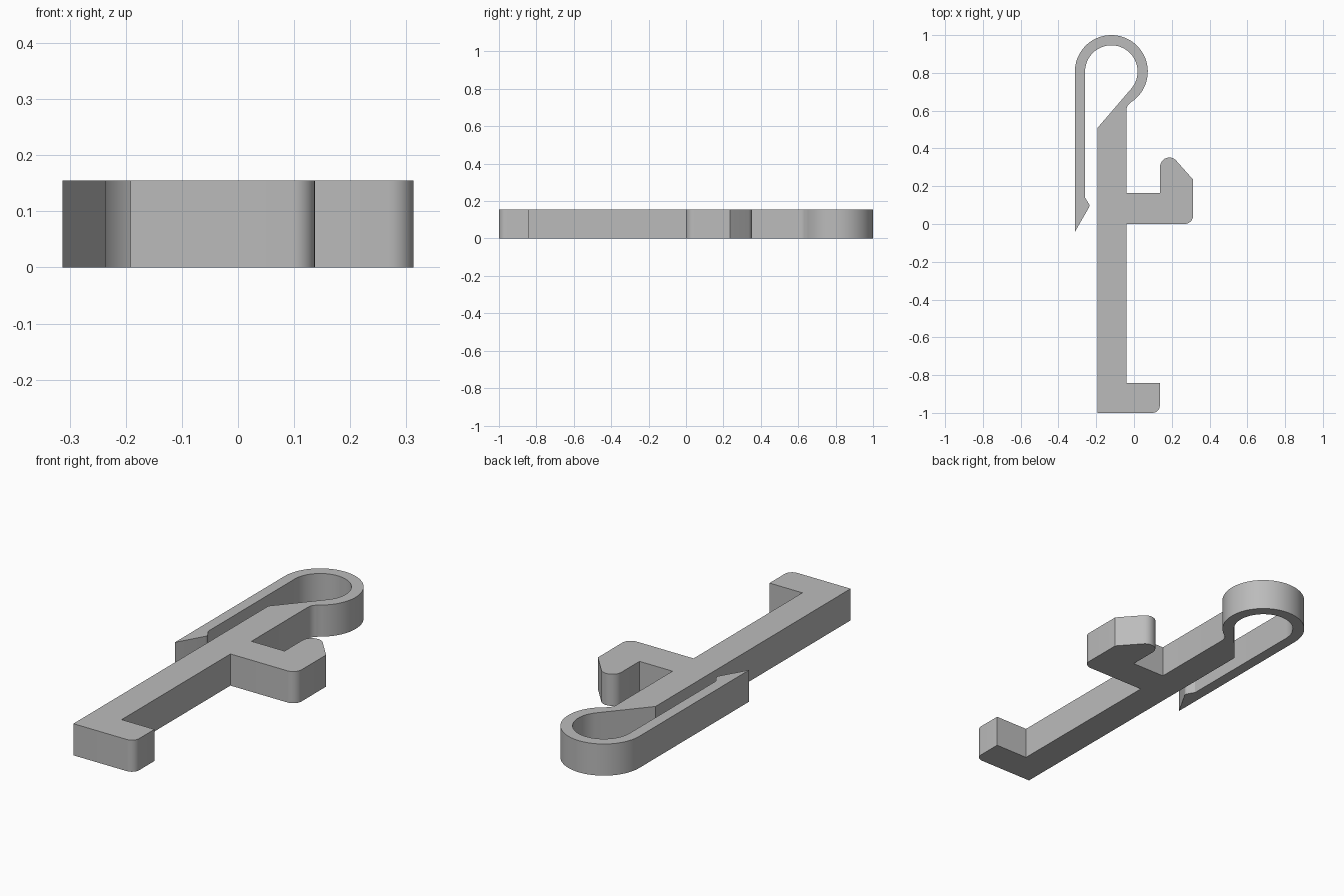
import bpy
import bmesh
from math import cos, sin, radians

HEIGHT = 0.155

if "Cube" in bpy.data.objects:
    bpy.data.objects.remove(bpy.data.objects["Cube"], do_unlink=True)


def arc(cx, cy, r, start, end, steps=8):
    """Points along a circular arc, angles in degrees."""
    angles = [radians(start + (end - start) * i / steps) for i in range(steps + 1)]
    return [(cx + r * cos(a), cy + r * sin(a)) for a in angles]


def corner(x, y, r):
    """Rounded lower right corner of a block."""
    return arc(x - r, y + r, r, -90, 0)


# Shank dimensions and spring loop centre
left, right = -0.192, -0.041
loop_x, loop_y, outer_r, inner_r = -0.12, 0.807, 0.193, 0.139

# Foot at the front end of the shank
foot = [(left, -1.0)] + corner(0.137, -1.0, 0.04) + [(0.137, -0.842), (right, -0.842)]

# Side hook with a rounded tip and sloping outer face
hook = [(right, 0.0)] + corner(0.313, 0.0, 0.045) + [(0.313, 0.235)]
hook += arc(0.187, 0.303, 0.049, 41, 180, 14) + [(0.138, 0.163), (right, 0.163)]

# Small fillet, then the outside of the spring loop
fillet = arc(0.009, 0.6, 0.05, 180, 124, 5)
loop_outer = arc(loop_x, loop_y, outer_r, -58, 180, 48)

# Spring arm with a barbed end
barb = [(-0.313, -0.042), (-0.24, 0.085)]
barb += arc(-0.252, 0.097, 0.016, -30, 32, 5) + [(-0.259, 0.14)]

# Inside of the loop, running back onto the sloping shank end
loop_inner = arc(loop_x, loop_y, inner_r, 180, -40, 44)
shank_end = [(left, 0.51)]

outline = foot + hook + fillet + loop_outer + barb + loop_inner + shank_end

# Extrude the outline into the solid clip
bm = bmesh.new()
base = bm.faces.new([bm.verts.new((x, y, 0)) for x, y in outline])
top = bmesh.ops.extrude_face_region(bm, geom=[base], use_keep_orig=True)
top_verts = [v for v in top["geom"] if isinstance(v, bmesh.types.BMVert)]
bmesh.ops.translate(bm, verts=top_verts, vec=(0, 0, HEIGHT))
bmesh.ops.recalc_face_normals(bm, faces=bm.faces)
mesh = bpy.data.meshes.new("spring_clip")
bm.to_mesh(mesh)
bm.free()
clip = bpy.data.objects.new("spring_clip", mesh)
bpy.context.collection.objects.link(clip)

# Plain grey plastic
grey = bpy.data.materials.new("grey_plastic")
grey.use_nodes = True
grey.diffuse_color = (0.5, 0.5, 0.5, 1)
grey.node_tree.nodes["Principled BSDF"].inputs["Base Color"].default_value = (0.5, 0.5, 0.5, 1)
mesh.materials.append(grey)

# Smooth the curved walls, keep the rims sharp
bpy.ops.object.select_all(action="DESELECT")
clip.select_set(True)
bpy.context.view_layer.objects.active = clip
bpy.ops.object.shade_smooth_by_angle(angle=radians(25))
